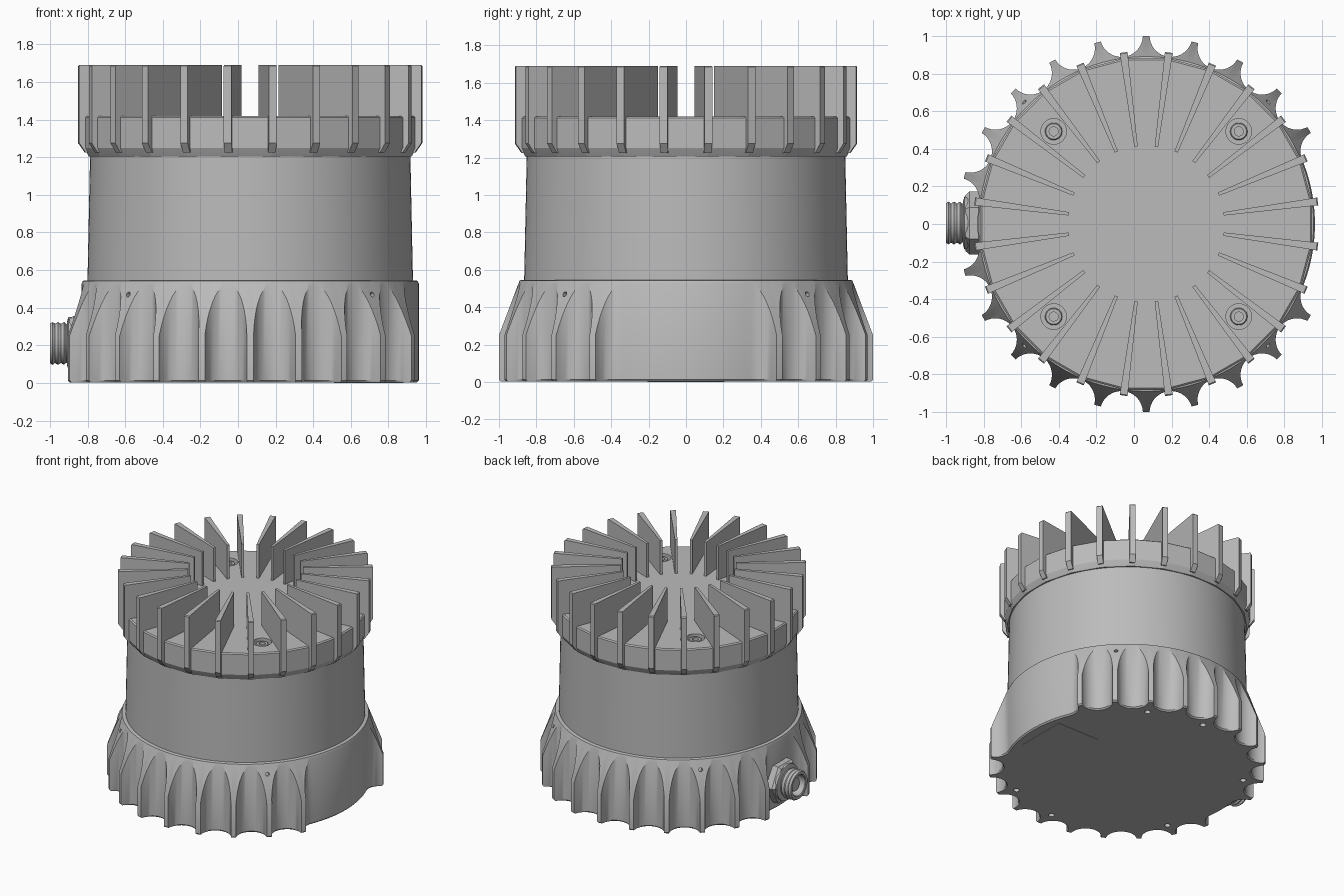
import bpy, bmesh
from math import sin, cos, pi, radians, atan2, hypot
from mathutils import Matrix, Vector

cube = bpy.data.objects.get("Cube")
if cube:
    bpy.data.objects.remove(cube)

AXIS = Matrix.Translation((0.065, 0, 0))   # centre line of the housing
STEP = radians(15)                         # pitch of flutes and fins

grey = bpy.data.materials.new("light_grey")
grey.use_nodes = True
grey.diffuse_color = (0.5, 0.5, 0.5, 1)
grey.node_tree.nodes["Principled BSDF"].inputs["Base Color"].default_value = (0.5, 0.5, 0.5, 1)


def finish(name, bm, matrix=AXIS):
    """Turn a bmesh into a named object."""
    bmesh.ops.transform(bm, matrix=matrix, verts=bm.verts)
    bmesh.ops.recalc_face_normals(bm, faces=bm.faces)
    mesh = bpy.data.meshes.new(name)
    bm.to_mesh(mesh)
    bm.free()
    mesh.materials.append(grey)
    obj = bpy.data.objects.new(name, mesh)
    bpy.context.collection.objects.link(obj)
    return obj


def smooth(obj, angle=28):
    bpy.ops.object.select_all(action="DESELECT")
    obj.select_set(True)
    bpy.context.view_layer.objects.active = obj
    bpy.ops.object.shade_smooth_by_angle(angle=radians(angle))


def skin(rings):
    """Join closed rings of points with quads and cap both ends."""
    bm = bmesh.new()
    loops = [[bm.verts.new(p) for p in ring] for ring in rings]
    n = len(loops[0])
    for a, b in zip(loops, loops[1:]):
        for i in range(n):
            j = (i + 1) % n
            bm.faces.new((a[i], a[j], b[j], b[i]))
    bm.faces.new(loops[0])
    bm.faces.new(loops[-1])
    return bm


def lathe(name, profile, sides=96, turn=0.0, matrix=AXIS):
    rings = [[(r * cos(turn + 2 * pi * i / sides), r * sin(turn + 2 * pi * i / sides), z)
              for i in range(sides)] for r, z in profile]
    return finish(name, skin(rings), matrix)


def cut(obj, cutters):
    """Cut holes into a part and discard the cutters."""
    for c in cutters:
        c.hide_render = True
        mod = obj.modifiers.new("hole", "BOOLEAN")
        mod.operation = "DIFFERENCE"
        mod.solver = "EXACT"
        mod.object = c
        bpy.context.view_layer.objects.active = obj
        bpy.ops.object.modifier_apply(modifier=mod.name)
        bpy.data.objects.remove(c)


def at(angle, radius, z):
    return AXIS @ Matrix.Rotation(angle, 4, "Z") @ Matrix.Translation((radius, 0, z))


# Fluted base: vertical scallops meeting a sloped shoulder
FLOOR, SCOOP, TOP_R, SHOULDER, TOP = 0.897, 0.114, 0.89, 0.25, 0.545
half = [(FLOOR + SCOOP - SCOOP * cos(radians(p)), SCOOP * sin(radians(p)))
        for p in range(0, 82, 9)]
flank = [(atan2(y, x) - STEP / 2, hypot(x, y)) for x, y in half]
tooth = flank + [(0, 1.0)] + [(-a, r) for a, r in reversed(flank)][:-1]
plain = [(STEP * (i / 6 - 0.5), FLOOR) for i in range(6)]
outline = []
for k in range(24):
    section = plain if k in (0, 1, 23, 12) else tooth
    outline += [(k * STEP + a, r) for a, r in section]


def ring(radius, height):
    return [(radius(r) * cos(a), radius(r) * sin(a), height(r)) for a, r in outline]


def shoulder_z(r):
    return SHOULDER + (1 - r) / (1 - TOP_R) * (TOP - SHOULDER)


base = finish("fluted_base", skin([
    ring(lambda r: r - 0.01, lambda r: 0.003),
    ring(lambda r: r, lambda r: 0.013),
    ring(lambda r: r, shoulder_z),
    ring(lambda r: TOP_R, lambda r: TOP - 0.003),
    ring(lambda r: TOP_R - 0.008, lambda r: TOP),
]))
holes = [lathe("foot_cutter", [(0.022, -0.05), (0.022, 0.03)], 16,
               matrix=at(radians(s * d), 0.85, 0)) for s in (1, -1) for d in (60, 90, 150)]
holes += [lathe("shoulder_cutter", [(0.014, -0.04), (0.014, 0.1)], 16,
                matrix=at(radians(d), 0.918, 0.47) @ Matrix.Rotation(radians(70), 4, "Y"))
          for d in (45, 135, 225, 315)]
cut(base, holes)
smooth(base)

# Label plate under the base
bm = bmesh.new()
bmesh.ops.create_cube(bm, size=1)
finish("bottom_label", bm, at(0, 0.63, 0.003) @ Matrix.Diagonal((0.37, 0.41, 0.006, 1)))

# Drum between base and cap
smooth(lathe("drum_body", [(0.865, 0.53), (0.865, 0.56), (0.852, 1.19), (0.852, 1.22)], 128))

# Faceted cap with counterbored screw seats
cap = lathe("heat_sink_cap", [(0.855, 1.205), (0.866, 1.205), (0.872, 1.215), (0.889, 1.25),
                              (0.889, 1.412), (0.88, 1.42)], 24, STEP / 2)
corners = [radians(45 + 90 * i) for i in range(4)]
cut(cap, [lathe("seat_cutter", [(0.068, 1.375), (0.068, 1.5)], 32, matrix=at(a, 0.696, 0))
          for a in corners])
smooth(cap, 12)
for a in corners:
    smooth(lathe("cap_screw", [(0.046, 1.37), (0.046, 1.405), (0.041, 1.41), (0.024, 1.41),
                               (0.024, 1.385)], 24, matrix=at(a, 0.696, 0)))

# Radial cooling fins, thinner towards the centre
fin = [(0.415, 1.40), (0.415, 1.69), (0.914, 1.69), (0.92, 1.684), (0.92, 1.275),
       (0.885, 1.225), (0.86, 1.225), (0.86, 1.40)]


def fin_width(r):
    return 0.009 + 0.012 * (r - 0.415) / 0.505


for k in range(24):
    sides = [[(r, s * fin_width(r), z) for r, z in fin] for s in (-1, 1)]
    finish("cooling_fin", skin(sides), at((k + 0.5) * STEP, 0, 0))

# Cable connector on the right side
SOCKET = Matrix.Translation((-0.78, 0.005, 0.21)) @ Matrix.Rotation(-pi / 2, 4, "Y")
lathe("connector_nut", [(0.16, 0), (0.168, 0.045), (0.168, 0.095), (0.15, 0.115)],
      6, pi / 6, SOCKET)
smooth(lathe("connector_flange", [(0.14, 0.0), (0.14, 0.122), (0.12, 0.128)], 48, 0, SOCKET))
thread = [(0.114 - 0.01 * (i % 2), 0.145 + 0.016 * i) for i in range(4)]
smooth(lathe("connector_sleeve", [(0.104, 0.10), (0.104, 0.135)] + thread +
             [(0.114, 0.205), (0.105, 0.22), (0.085, 0.22), (0.08, 0.215), (0.08, 0.14)],
             48, 0, SOCKET))
smooth(lathe("connector_insert", [(0.055, 0.13), (0.055, 0.185), (0.05, 0.19)], 32, 0, SOCKET))
